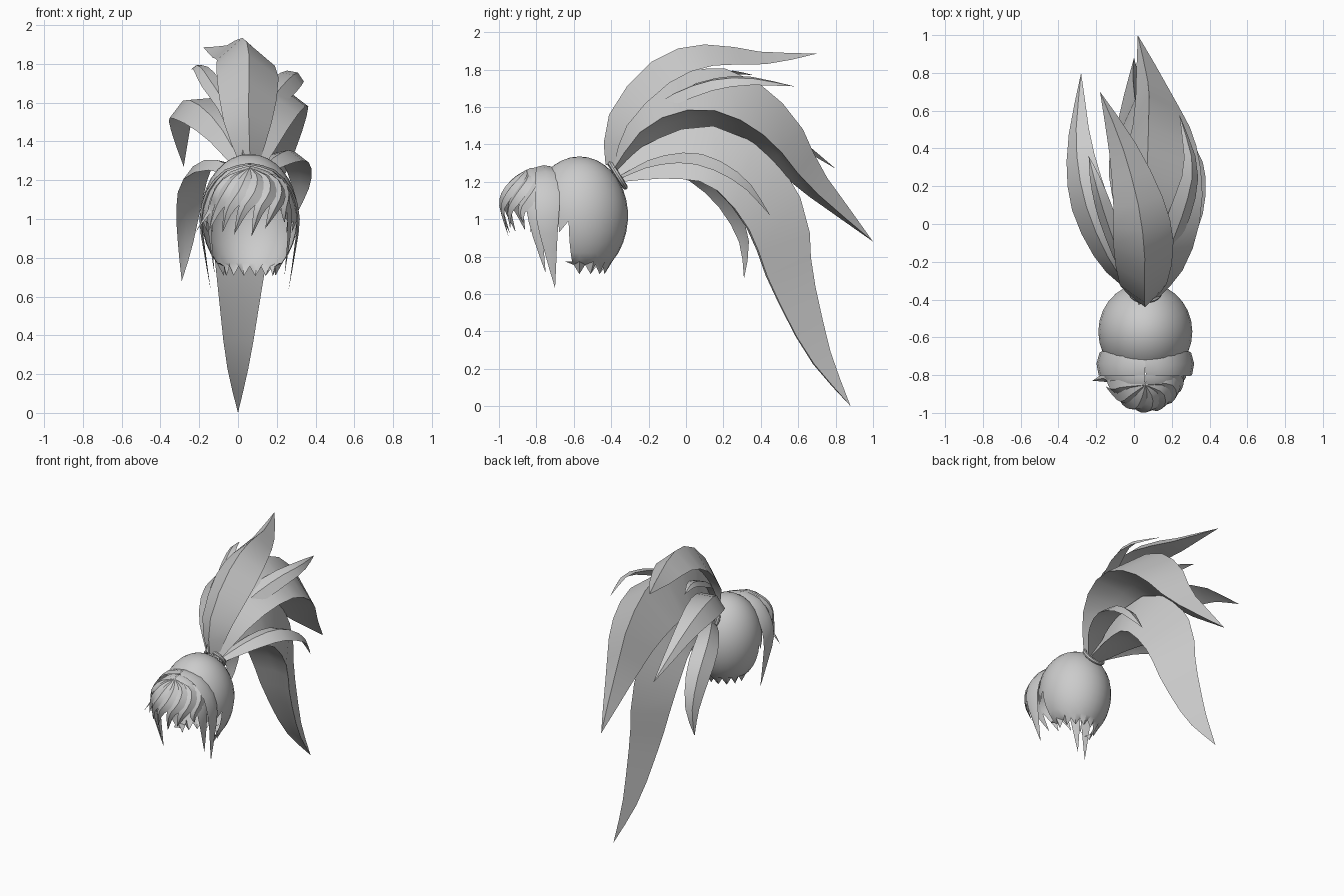
import bpy, bmesh, math
from mathutils import Vector

if "Cube" in bpy.data.objects:
    bpy.data.objects.remove(bpy.data.objects["Cube"])

CX = 0.06  # middle of the scalp


def finish(name, bm, angle=40):
    bmesh.ops.recalc_face_normals(bm, faces=bm.faces)
    me = bpy.data.meshes.new(name)
    bm.to_mesh(me)
    bm.free()
    ob = bpy.data.objects.new(name, me)
    bpy.context.collection.objects.link(ob)
    bpy.ops.object.select_all(action='DESELECT')
    ob.select_set(True)
    bpy.context.view_layer.objects.active = ob
    bpy.ops.object.shade_smooth_by_angle(angle=math.radians(angle))
    return ob


def spline(pts, t):
    """Catmull-Rom point at t in 0..1"""
    n = len(pts) - 1
    i = min(int(t * n), n - 1)
    u = t * n - i
    p1, p2 = pts[i], pts[i + 1]
    p0 = pts[i - 1] if i > 0 else p1 * 2 - p2
    p3 = pts[i + 2] if i + 2 <= n else p2 * 2 - p1
    return 0.5 * (2 * p1 + (p2 - p0) * u + (2 * p0 - 5 * p1 + 4 * p2 - p3) * u * u
                  + (3 * p1 - p0 - 3 * p2 + p3) * u ** 3)


def lock(name, pts, w, h, centre, root=0.3, m=0.5, inner=0.2, steps=10, taper=1.5):
    """Tapered strand: ridge faces away from centre, w = half width, h = ridge height"""
    pts = [Vector(p) for p in pts]
    centre = Vector(centre)
    bm = bmesh.new()
    rings = []
    for k in range(steps):
        t = k / steps
        p = spline(pts, t)
        tan = (spline(pts, min(t + 0.02, 1)) - spline(pts, max(t - 0.02, 0))).normalized()
        side = tan.cross(p - centre).normalized()
        out = side.cross(tan)
        if t < m:
            f = root + (1 - root) * math.sin(math.pi / 2 * t / m)
        else:
            f = 1 - ((t - m) / (1 - m)) ** taper
        rings.append([bm.verts.new(q) for q in (
            p - side * w * f, p + out * h * f, p + side * w * f, p + out * h * f * inner)])
    tip = bm.verts.new(pts[-1])
    for a, b in zip(rings, rings[1:]):
        for j in range(4):
            bm.faces.new((a[j], a[(j + 1) % 4], b[(j + 1) % 4], b[j]))
    for j in range(4):
        bm.faces.new((rings[-1][j], rings[-1][(j + 1) % 4], tip))
    return finish(name, bm)


def flip(pts):
    return [(2 * CX - x, y, z) for x, y, z in pts]


# scalp: rounded shell, open at the face, ragged hem
bm = bmesh.new()
N, R, CZ = 28, 14, 1.02
top = bm.verts.new((CX, -0.57, CZ + 0.315))
rings = []
for i in range(1, R + 1):
    th = math.radians(148) * i / R
    row = []
    for j in range(N):
        a = 2 * math.pi * j / N
        z = CZ + math.cos(th) * (0.315 if th < math.pi / 2 else 0.335)
        if i == R:
            z += 0.02 if j % 2 else -0.03
        row.append(bm.verts.new((CX + 0.25 * math.sin(th) * math.cos(a),
                                 -0.57 + 0.26 * math.sin(th) * math.sin(a), z)))
    rings.append(row)
for j in range(N):
    bm.faces.new((top, rings[0][j], rings[0][(j + 1) % N]))
    for a, b in zip(rings, rings[1:]):
        bm.faces.new((a[j], b[j], b[(j + 1) % N], a[(j + 1) % N]))
bmesh.ops.triangulate(bm, faces=[f for f in bm.faces if f.calc_center_median().y < -0.5])
front = []
for f in bm.faces:
    c = f.calc_center_median()
    if c.y < (-0.62 if c.z < 0.95 else -0.75):
        front.append(f)
bmesh.ops.delete(bm, geom=front, context='FACES')
finish("scalp", bm)

# hair tie at the root of the ponytail
bpy.ops.mesh.primitive_torus_add(major_radius=0.075, minor_radius=0.014, major_segments=20,
                                 minor_segments=8, location=(CX, -0.365, 1.235),
                                 rotation=(-math.radians(58), 0, 0))
bpy.context.object.name = "hair_tie"
bpy.ops.object.shade_smooth_by_angle()

# ponytail strands
lock("tail_long", [(CX, -0.36, 1.2), (0.05, -0.1, 1.22), (0.04, 0.13, 1.18), (0.02, 0.33, 0.95),
                   (0.01, 0.45, 0.65), (0, 0.65, 0.27), (0, 0.88, 0)],
     0.16, 0.34, (0.03, -0.2, 0.5), m=0.45, inner=0.08, steps=14, taper=1.35)
lock("tail_top", [(CX, -0.39, 1.28), (0.05, -0.32, 1.5), (0.05, -0.1, 1.73), (0.02, 0.12, 1.82),
                  (-0.06, 0.4, 1.83), (-0.18, 0.7, 1.885)],
     0.16, 0.14, (0.03, 0.1, 1.2), m=0.42)
lock("tail_middle", [(0.06, -0.37, 1.24), (0.11, -0.15, 1.46), (0.14, 0.13, 1.525), (0.14, 0.4, 1.40),
                     (0.11, 0.63, 1.17), (0.02, 1.0, 0.88)],
     0.23, 0.30, (0.28, 0.05, 1.0), steps=12, inner=0.08, m=0.4, taper=1.6)
lock("tail_right_upper", [(0.07, -0.38, 1.27), (0.14, -0.2, 1.55), (0.24, 0.05, 1.69),
                          (0.3, 0.3, 1.74), (0.24, 0.58, 1.71)],
     0.07, 0.03, (0, 0.1, 1.3))
lock("tail_right_lower", [(0.09, -0.35, 1.22), (0.2, -0.15, 1.3), (0.28, 0.08, 1.31),
                          (0.32, 0.3, 1.2), (0.3, 0.45, 1.02)],
     0.09, 0.04, (0.22, 0.1, 1.0))
lock("tail_left_upper", [(0.03, -0.38, 1.29), (-0.05, -0.22, 1.55), (-0.14, 0.03, 1.7),
                         (-0.2, 0.22, 1.78), (-0.24, 0.36, 1.77)],
     0.05, 0.02, (0.05, 0.1, 1.2))
lock("tail_left", [(0.03, -0.37, 1.26), (-0.1, -0.2, 1.47), (-0.23, 0.1, 1.57),
                   (-0.29, 0.42, 1.52), (-0.28, 0.8, 1.27)],
     0.115, 0.05, (0, 0.1, 1.15))
lock("tail_left_lower", [(0.03, -0.35, 1.22), (-0.1, -0.15, 1.27), (-0.21, 0.06, 1.23),
                         (-0.25, 0.22, 1.08), (-0.27, 0.31, 0.88), (-0.29, 0.31, 0.68)],
     0.09, 0.05, (0, -0.1, 0.9))

# strands framing the face, mirrored
outer = [(CX, -0.76, 1.28), (0.18, -0.75, 1.245), (0.27, -0.74, 1.14), (0.305, -0.74, 1.0),
         (0.29, -0.725, 0.84), (0.26, -0.70, 0.63)]
inner = [(CX, -0.83, 1.265), (0.17, -0.82, 1.22), (0.25, -0.81, 1.1), (0.265, -0.80, 0.95),
         (0.24, -0.75, 0.71)]
for s, fn in (("right", list), ("left", flip)):
    lock("side_strand_" + s, fn(outer), 0.065, 0.015, (CX, -0.75, 1.0), root=0.6)
    lock("inner_strand_" + s, fn(inner), 0.05, 0.015, (CX, -0.75, 1.0), root=0.7)

# fringe fanning out from the crown of the forehead, curling to one side
tips = [(-0.22, -0.83, 0.93), (-0.15, -0.86, 0.94), (-0.08, -0.91, 0.93), (-0.02, -0.94, 0.92),
        (0.07, -0.95, 0.91), (0.14, -0.94, 0.95), (0.24, -0.87, 0.98)]
for i, tip in enumerate(tips):
    base = -160 + 23 * i          # direction round the forehead
    path = [(CX, -0.85, 1.26)]
    for e, swing in ((0.75, 16), (1.2, 8), (1.62, -8)):
        a = math.radians(base + swing)
        path.append((CX + 0.205 * math.sin(e) * math.cos(a),
                     -0.77 + 0.215 * math.sin(e) * math.sin(a), 1.06 + 0.2 * math.cos(e)))
    lock(f"fringe_{i + 1}", path + [tip], 0.045, 0.02, (CX, -0.75, 1.04), root=0.25, m=0.5)
